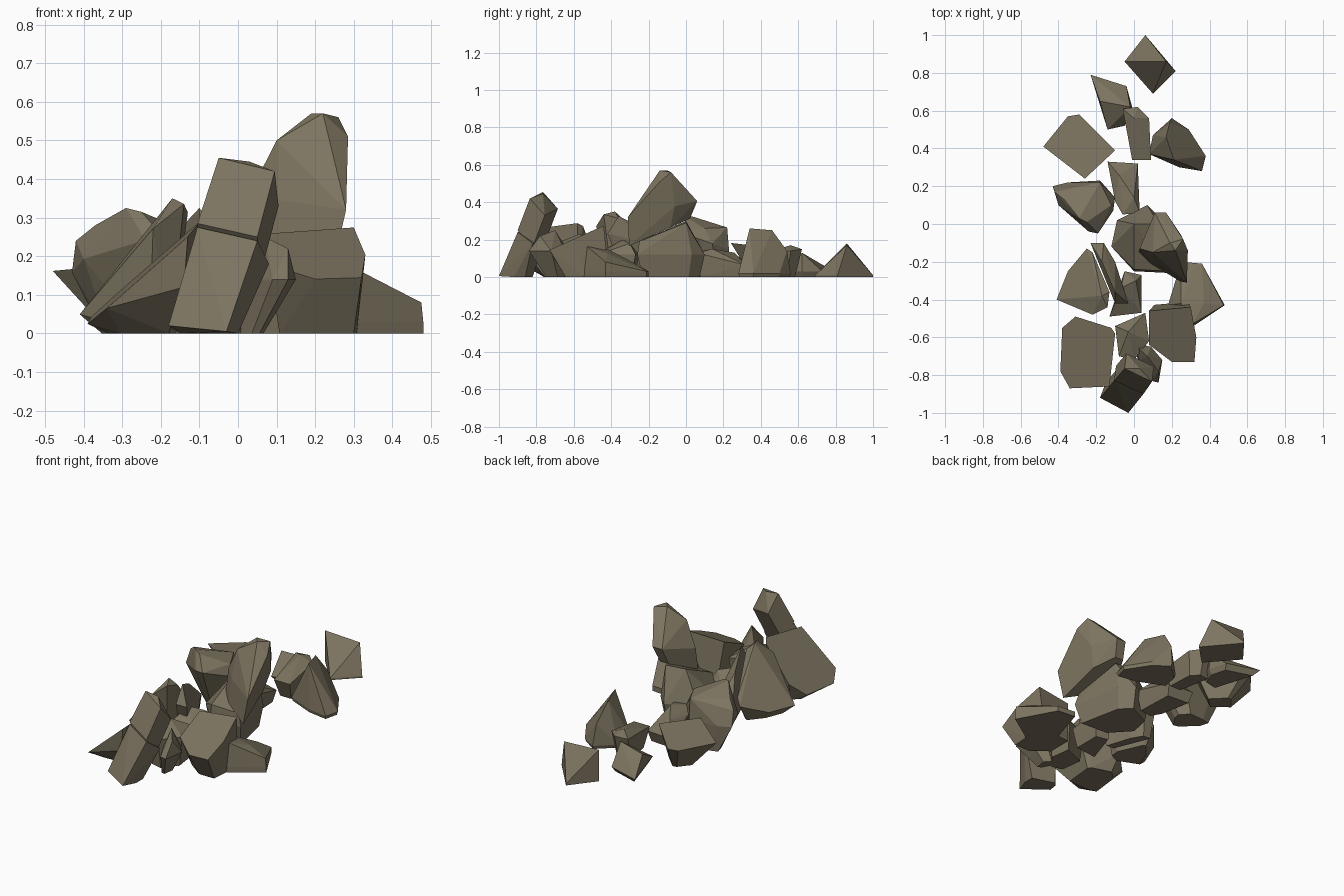
import bpy, bmesh, math

stone = bpy.data.materials.new("brown grey stone")
stone.diffuse_color = (0.205, 0.175, 0.117, 1)


def hull(name, points):
    """Flat-sided convex boulder around a few points, never below the ground."""
    bm = bmesh.new()
    for x, y, z in points:
        bm.verts.new((x, y, max(z, 0)))
    bmesh.ops.remove_doubles(bm, verts=bm.verts, dist=0.002)
    res = bmesh.ops.convex_hull(bm, input=bm.verts)
    junk = {g for g in res["geom_interior"] + res["geom_unused"]
            if isinstance(g, bmesh.types.BMVert)}
    bmesh.ops.delete(bm, geom=list(junk), context='VERTS')
    bmesh.ops.dissolve_limit(bm, angle_limit=math.radians(4),
                             verts=bm.verts, edges=bm.edges)
    bmesh.ops.recalc_face_normals(bm, faces=bm.faces)
    me = bpy.data.meshes.new(name)
    bm.to_mesh(me)
    bm.free()
    me.materials.append(stone)
    bpy.context.collection.objects.link(bpy.data.objects.new(name, me))


def rock(name, outline, girdle, crest=(), foot=(0.8, 0, 0, 0, 0)):
    """outline: widest contour from above; girdle: its height, x slope, y slope;
    crest: high points; foot: scale, x and y shift, height, y slope of the base."""
    cx = sum(p[0] for p in outline) / len(outline)
    cy = sum(p[1] for p in outline) / len(outline)
    h, gx, gy = girdle
    s, dx, dy, fz, fy = foot
    pts = list(crest)
    for x, y in outline:
        u, v = x - cx, y - cy
        pts.append((x, y, h + gx * u + gy * v))
        pts.append((cx + dx + u * s, cy + dy + v * s, fz + fy * v * s))
    hull(name, pts)


def block(name, face, depth, extra=()):
    """Leaning block: a front face pushed back along depth."""
    back = [tuple(a + b for a, b in zip(p, depth)) for p in face]
    hull(name, list(face) + back + list(extra))


# Back group
rock("back_end_rock", [(.06, 1), (-.05, .86), (.10, .69), (.22, .81)], (.01, 0, 0),
     [(-.05, .86, .18), (.17, .86, .17)], (1, 0, 0, 0, 0))
rock("back_wedge_rock", [(-.23, .79), (-.04, .73), (-.01, .62), (-.05, .52), (-.14, .5)],
     (.03, 0, 0), [(-.18, .65, .11), (-.02, .62, .13)], (.8, 0, 0, 0, 0))
rock("back_narrow_rock", [(-.06, .61), (.02, .62), (.08, .56), (.09, .34), (-.01, .34), (-.04, .5)],
     (.13, 0, .15), [(0, .56, .17)], (.7, 0, 0, 0, 0))
rock("back_right_rock", [(.2, .56), (.29, .5), (.38, .36), (.36, .28), (.24, .3), (.08, .37), (.1, .47)],
     (.02, 0, 0), [(.21, .34, .26), (.17, .46, .25), (.19, .54, .14)], (.95, 0, 0, 0, 0))
rock("back_left_slab", [(-.48, .41), (-.35, .57), (-.29, .58), (-.1, .39), (-.12, .37), (-.26, .24)],
     (.16, 0, -.12), foot=(.4, .02, 0, 0, 0))

# Middle group
rock("middle_left_rock", [(-.43, .2), (-.35, .22), (-.18, .23), (-.1, .14), (-.11, .07),
                          (-.19, -.05), (-.24, -.04), (-.4, .1)],
     (.19, 0, -.35), [(-.42, .17, .24), (-.37, .13, .28), (-.29, .03, .325),
                      (-.25, .01, .315), (-.18, .22, .265), (-.12, .1, .26)],
     (.55, 0, .05, 0, 0))
rock("middle_small_rock", [(-.14, .33), (.02, .32), (.03, .06), (-.06, .05), (-.1, .12)],
     (.1, 0, -.25), [(-.08, .26, .13), (0, .14, .15)], (.85, 0, 0, 0, 0))
rock("central_base_rock", [(-.12, -.12), (-.09, .02), (.07, .1), (.14, .03), (.2, -.26), (0, -.25)],
     (.12, 0, 0), [(0, 0, .3), (.13, 0, .29), (0, -.24, .19), (.18, -.25, .19)], (.85, 0, 0, 0, 0))
rock("central_peak_rock", [(.11, .06), (.17, .06), (.25, -.06), (.28, -.31), (.1, -.2), (.03, -.13)],
     (.37, 0, .23), [(.19, -.1, .57), (.22, -.14, .57), (.26, -.08, .56), (.285, -.14, .51), (.1, -.15, .5)],
     (.88, -.02, -.02, .25, .45))
rock("right_low_rock", [(.25, -.2), (.36, -.21), (.48, -.43), (.3, -.55), (.18, -.43)],
     (.03, 0, 0), [(.475, -.43, .08), (.31, -.53, .165), (.37, -.42, .125), (.25, -.42, .15), (.3, -.25, .06)],
     (1, 0, 0, 0, 0))
rock("left_ridge_rock", [(-.41, -.4), (-.35, -.25), (-.25, -.13), (-.22, -.15), (-.13, -.36),
                         (-.14, -.44), (-.22, -.48)],
     (.18, 1, -.4), [(-.17, -.38, .35)], (.65, 0, 0, 0, 0))
rock("thin_leaning_rock", [(-.23, -.1), (-.16, -.1), (-.1, -.2), (-.03, -.42), (-.1, -.42), (-.17, -.25)],
     (.19, 0, -.25), [(-.17, -.2, .25), (-.1, -.36, .325)], (.65, -.02, .03, 0, 0))
rock("inner_rock", [(-.05, -.25), (.04, -.27), (.04, -.47), (-.13, -.49), (-.1, -.4)],
     (.12, 0, 0), [(-.07, -.34, .2), (.01, -.3, .18)])

# Front group
rock("front_left_slab", [(-.38, -.55), (-.31, -.49), (-.12, -.55), (-.1, -.58), (-.13, -.86),
                         (-.34, -.87), (-.39, -.78)],
     (.15, .88, .04), [(-.14, -.85, .12), (-.12, -.58, .12)], (.6, 0, .03, 0, 0))
rock("front_right_rock", [(.08, -.46), (.3, -.44), (.33, -.6), (.32, -.73), (.2, -.73), (.08, -.64)],
     (.2, .03, .45), foot=(.8, 0, .06, 0, 0))
rock("front_middle_rock", [(-.1, -.54), (.06, -.47), (.08, -.62), (0, -.72), (-.08, -.7)],
     (.17, 0, 0), [(-.03, -.57, .23)])
rock("front_small_rock", [(0, -.63), (.09, -.65), (.15, -.72), (.13, -.84), (.09, -.83), (.03, -.72)],
     (.14, 0, 0), [(.07, -.7, .25), (.13, -.78, .22)], (.5, -.05, .04, 0, 0))

# Two stacked leaning blocks
block("front_lower_block", [(-.18, -.92, .02), (-.03, -1, .005), (.05, -.9, .24), (-.105, -.83, .275)],
      (.03, .08, -.06), [(0, -.86, 0), (-.13, -.82, 0)])
block("front_upper_block", [(-.105, -.83, .285), (.05, -.9, .25), (.095, -.835, .42), (-.05, -.765, .455)],
      (.01, .08, -.09), [(.03, -.765, .445)])
